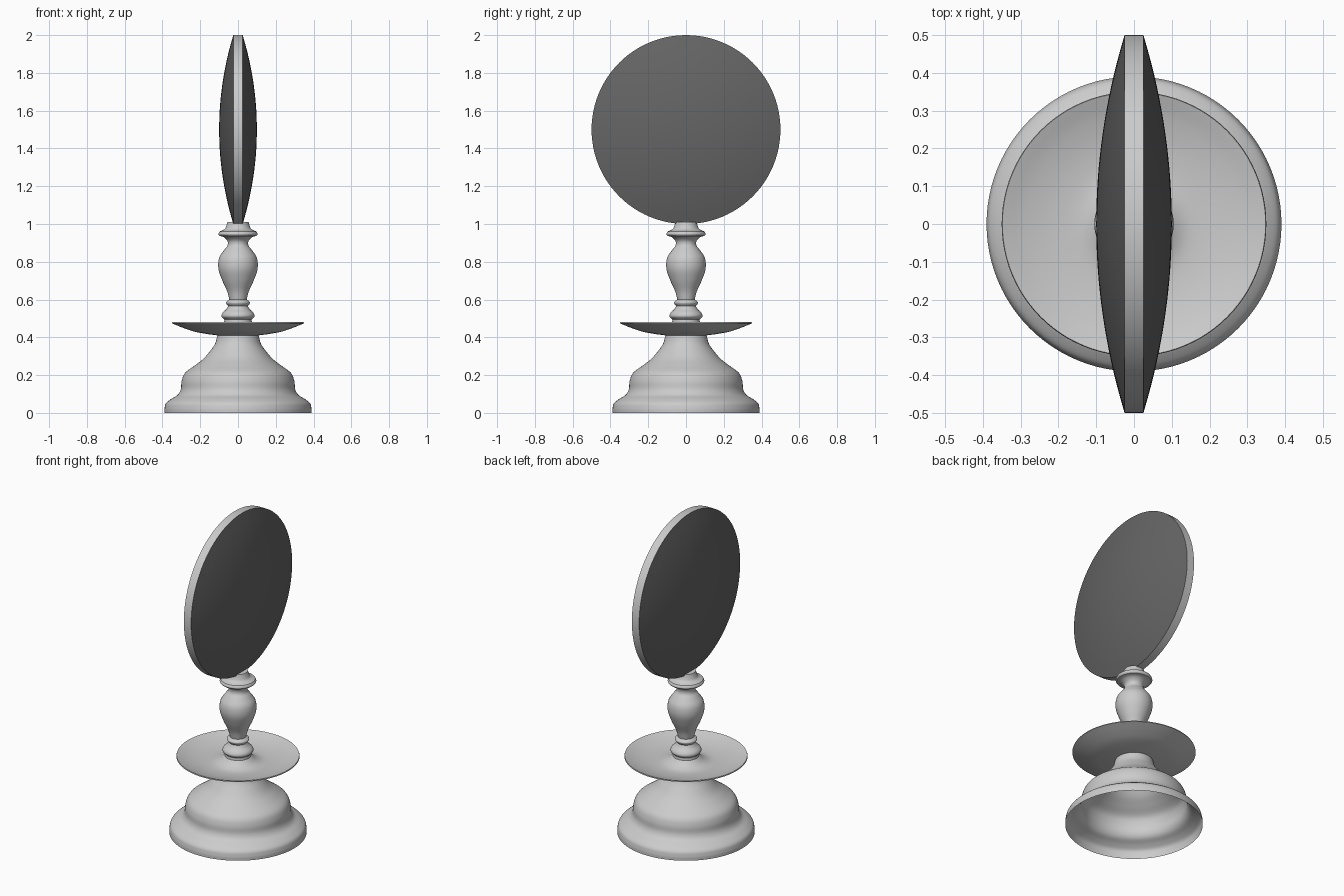
import bpy, bmesh, math
from mathutils import Matrix, Vector

if "Cube" in bpy.data.objects:
    bpy.data.objects.remove(bpy.data.objects["Cube"])


def smooth_curve(pts, steps=5):
    """Catmull-Rom curve through (radius, height) points."""
    p = [Vector(q) for q in pts]
    p = [2 * p[0] - p[1]] + p + [2 * p[-1] - p[-2]]
    out = []
    for a, b, c, d in zip(p, p[1:], p[2:], p[3:]):
        for i in range(steps):
            t = i / steps
            out.append(0.5 * (2 * b + (c - a) * t + (2 * a - 5 * b + 4 * c - d) * t * t
                              + (3 * b - a - 3 * c + d) * t ** 3))
    return out + [p[-2]]


def lathe(name, sections, sides=96, matrix=Matrix(), color=None):
    """Spin curved sections, sharing end points, around z; radius 0 becomes a pole."""
    profile = []
    for s in sections:
        profile += smooth_curve(s)[1 if profile else 0:]
    bm = bmesh.new()
    rings = []
    for r, z in profile:
        if r < 1e-5:
            rings.append([bm.verts.new((0, 0, z))] * sides)
        else:
            rings.append([bm.verts.new((r * math.cos(k * math.tau / sides),
                                        r * math.sin(k * math.tau / sides), z))
                          for k in range(sides)])
    for lo, hi in zip(rings, rings[1:]):
        for k in range(sides):
            n = (k + 1) % sides
            bm.faces.new(dict.fromkeys((lo[k], lo[n], hi[n], hi[k])))
    bm.transform(matrix)
    mesh = bpy.data.meshes.new(name)
    bm.to_mesh(mesh)
    bm.free()
    obj = bpy.data.objects.new(name, mesh)
    bpy.context.collection.objects.link(obj)
    bpy.ops.object.select_all(action='DESELECT')
    obj.select_set(True)
    bpy.context.view_layer.objects.active = obj
    bpy.ops.object.shade_smooth_by_angle(angle=math.radians(35))
    if color:
        mat = bpy.data.materials.new(name)
        mat.diffuse_color = color
        mat.use_nodes = True
        mat.node_tree.nodes["Principled BSDF"].inputs["Base Color"].default_value = mat.diffuse_color
        mesh.materials.append(mat)
    return obj


# Hollow bell-shaped foot
lathe("base", [
    [(0.39, 0), (0.39, 0.02)],
    [(0.39, 0.02), (0.382, 0.05), (0.355, 0.073), (0.32, 0.095), (0.303, 0.125),
     (0.298, 0.17), (0.28, 0.212), (0.23, 0.25), (0.185, 0.285), (0.15, 0.325),
     (0.122, 0.365), (0.108, 0.415)]])

# Thin shallow drip tray
lathe("tray", [
    [(0.105, 0.41), (0.16, 0.417), (0.23, 0.43), (0.29, 0.45), (0.35, 0.474)],
    [(0.35, 0.474), (0.348, 0.48)],
    [(0.348, 0.48), (0.29, 0.46), (0.22, 0.445), (0.15, 0.441), (0.105, 0.455),
     (0.075, 0.48)]])

# Turned stem with baluster
lathe("stem", [
    [(0.075, 0.465), (0.072, 0.495)],
    [(0.072, 0.495), (0.087, 0.51), (0.083, 0.528), (0.063, 0.548), (0.052, 0.565)],
    [(0.052, 0.565), (0.062, 0.578), (0.062, 0.588), (0.046, 0.6)],
    [(0.046, 0.6), (0.058, 0.645), (0.085, 0.705), (0.104, 0.765), (0.1, 0.82),
     (0.075, 0.86), (0.056, 0.885), (0.056, 0.91), (0.075, 0.93), (0.098, 0.937)],
    [(0.098, 0.937), (0.104, 0.947), (0.098, 0.96)],
    [(0.098, 0.96), (0.072, 0.972), (0.062, 0.99), (0.056, 1.01)],
    [(0.056, 1.01), (0, 1.01)]])

# Upright disc: flat rim band and a domed dark face on each side
R, RIM, DOME = 0.5, 0.025, 0.1
dome = [(R * (1 - i / 6), RIM + (DOME - RIM) * (1 - (1 - i / 6) ** 2)) for i in range(7)]
for label, sign in (("right", 1), ("left", -1)):
    turn = Matrix.Translation((0, 0, 1.5)) @ Matrix.Rotation(sign * math.pi / 2, 4, 'Y')
    lathe("disc_face_" + label, [dome], matrix=turn, color=(0.13, 0.13, 0.13, 1))
turn = Matrix.Translation((0, 0, 1.5)) @ Matrix.Rotation(math.pi / 2, 4, 'Y')
lathe("disc_rim", [[(R, -RIM), (R, RIM)]], matrix=turn)
